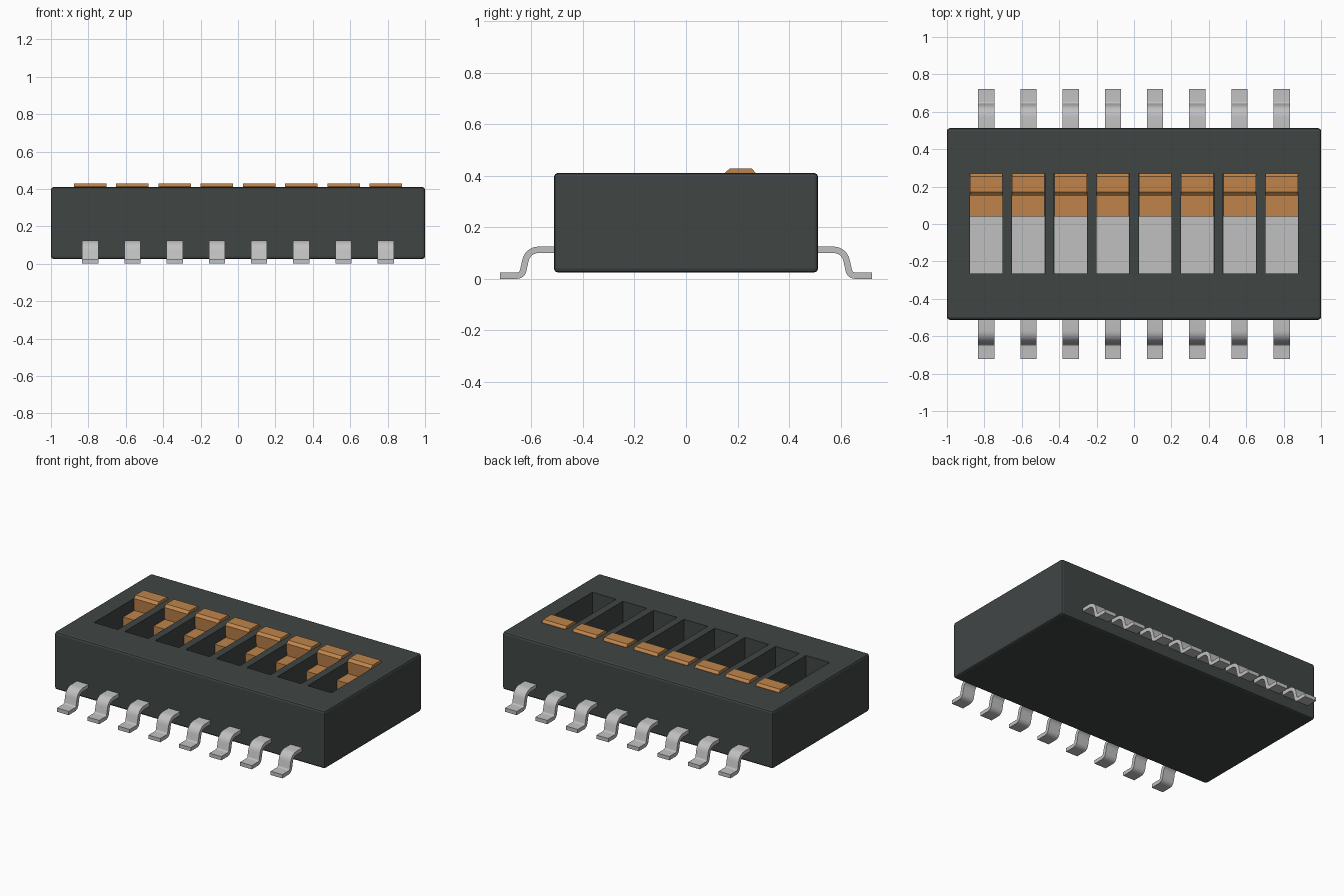
import bpy, bmesh, math
from mathutils import Vector

if "Cube" in bpy.data.objects:
    bpy.data.objects.remove(bpy.data.objects["Cube"])

COUNT, PITCH = 8, 0.2257
XS = [(i - (COUNT - 1) / 2) * PITCH for i in range(COUNT)]
SLOT_W, SLOT_Y0, SLOT_Y1, FLOOR = 0.176, -0.265, 0.27, 0.11


def material(name, rgb):
    m = bpy.data.materials.new(name)
    m.use_nodes = True
    m.diffuse_color = (*rgb, 1)
    m.node_tree.nodes["Principled BSDF"].inputs["Base Color"].default_value = (*rgb, 1)
    return m


def finish(name, bm, mat):
    bmesh.ops.recalc_face_normals(bm, faces=bm.faces)
    me = bpy.data.meshes.new(name)
    bm.to_mesh(me)
    bm.free()
    ob = bpy.data.objects.new(name, me)
    bpy.context.collection.objects.link(ob)
    me.materials.append(mat)
    return ob


def add_box(bm, lo, hi):
    lo, hi = Vector(lo), Vector(hi)
    verts = bmesh.ops.create_cube(bm, size=1)["verts"]
    for v in verts:
        v.co = (lo + hi) / 2 + v.co * (hi - lo)


def add_extrusion(bm, profile, x, width):
    """Extrude a closed (y, z) profile along x."""
    face = bm.faces.new([bm.verts.new((x - width / 2, y, z)) for y, z in profile])
    out = bmesh.ops.extrude_face_region(bm, geom=[face])["geom"]
    for v in out:
        if isinstance(v, bmesh.types.BMVert):
            v.co.x += width


def select_only(ob):
    bpy.ops.object.select_all(action='DESELECT')
    ob.select_set(True)
    bpy.context.view_layer.objects.active = ob


black = material("dark housing plastic", (0.051, 0.061, 0.060))
orange = material("orange slider plastic", (0.52, 0.231, 0.070))
silver = material("silver metal", (0.527, 0.527, 0.527))

# Housing with softened edges
bm = bmesh.new()
add_box(bm, (-1, -0.512, 0.025), (1, 0.512, 0.41))
bmesh.ops.bevel(bm, geom=bm.edges[:], offset=0.014, segments=2, profile=0.5,
                affect='EDGES')
housing = finish("housing", bm, black)

# Row of slots cut into the top
bm = bmesh.new()
for x in XS:
    add_box(bm, (x - SLOT_W / 2, SLOT_Y0, FLOOR), (x + SLOT_W / 2, SLOT_Y1, 0.6))
cutter = finish("slot_cutter", bm, black)
cutter.hide_render = True
mod = housing.modifiers.new("slots", 'BOOLEAN')
mod.operation, mod.solver, mod.object = 'DIFFERENCE', 'EXACT', cutter
select_only(housing)
bpy.ops.object.modifier_apply(modifier=mod.name)
bpy.data.objects.remove(cutter)

# Stepped sliders with a chamfered knob, and contact plates on the slot floors
SLIDER = [(0.04, FLOOR), (0.04, 0.33), (0.157, 0.33), (0.152, 0.412), (0.170, 0.428),
          (0.255, 0.428), (0.269, 0.412), (0.269, FLOOR)]
for i, x in enumerate(XS, 1):
    bm = bmesh.new()
    add_extrusion(bm, SLIDER, x, SLOT_W - 0.002)
    finish(f"slider_{i}", bm, orange)
    bm = bmesh.new()
    add_box(bm, (x - SLOT_W / 2 + 0.001, SLOT_Y0 + 0.001, FLOOR),
            (x + SLOT_W / 2 - 0.001, 0.04, FLOOR + 0.008))
    finish(f"contact_plate_{i}", bm, silver)


# Gull-wing pin centre line: shoulder arc, slanted leg, foot arc
def arc(cy, cz, r, a0, a1, n=6):
    return [(cy + r * math.cos(math.radians(a0 + (a1 - a0) * k / n)),
             cz + r * math.sin(math.radians(a0 + (a1 - a0) * k / n))) for k in range(n + 1)]


path = [(0.49, 0.1125)] + arc(0.572, 0.0605, 0.052, 90, 10) \
    + arc(0.655, 0.0365, 0.024, 190, 270) + [(0.722, 0.0125)]
T = 0.0125
upper, lower = [], []
for k, p in enumerate(path):
    a, b = Vector(path[max(k - 1, 0)]), Vector(path[min(k + 1, len(path) - 1)])
    d = (b - a).normalized()
    n = Vector((-d.y, d.x)) * T
    upper.append(tuple(Vector(p) + n))
    lower.append(tuple(Vector(p) - n))
PIN = upper + lower[::-1]

for side, sign in (("front", -1), ("back", 1)):
    for i, x in enumerate(XS, 1):
        bm = bmesh.new()
        add_extrusion(bm, [(sign * y, z) for y, z in PIN], x, 0.087)
        pin = finish(f"{side}_pin_{i}", bm, silver)
        select_only(pin)
        bpy.ops.object.shade_smooth_by_angle(angle=math.radians(35))
